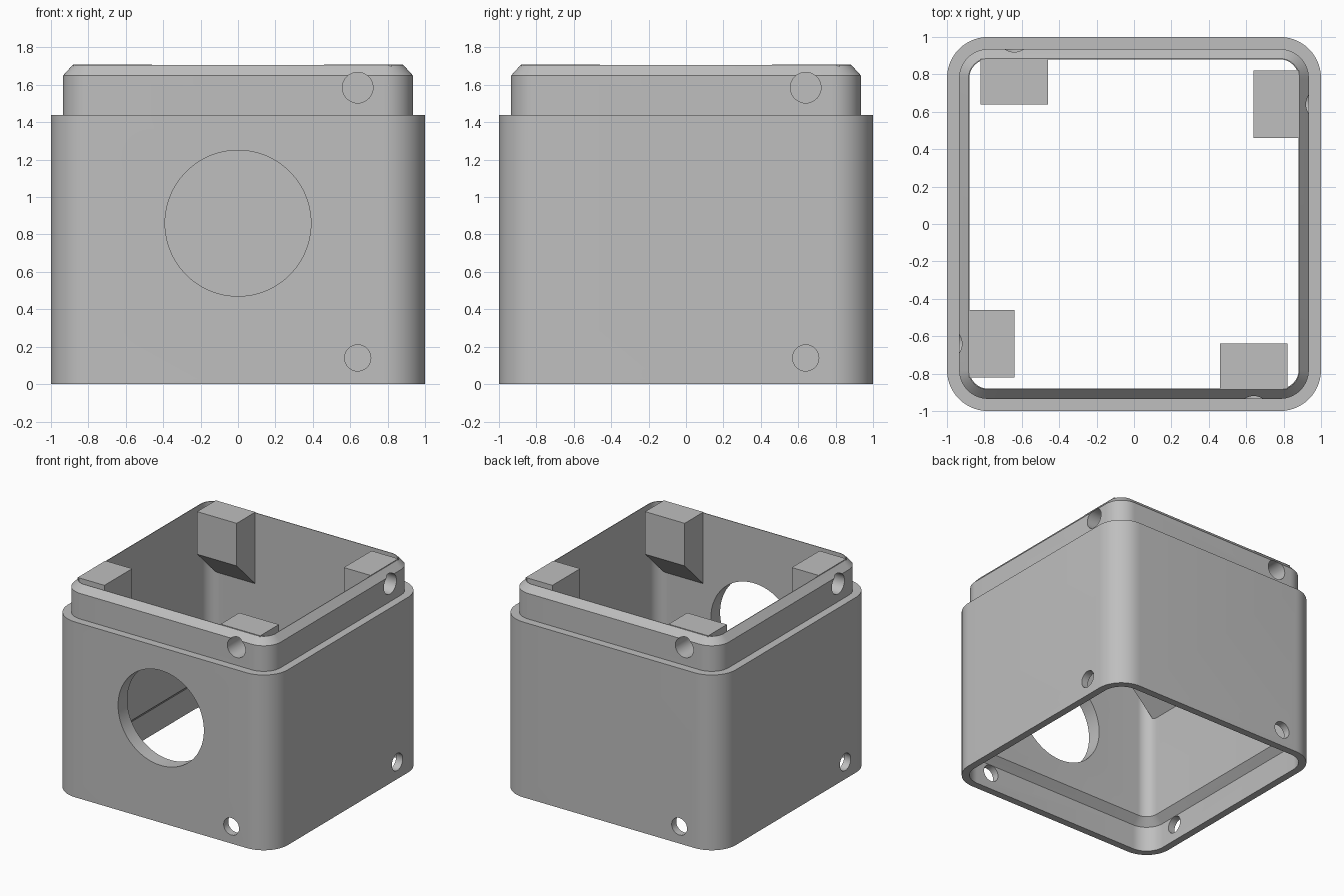
import bpy, bmesh, math
from mathutils import Matrix, Vector

cube = bpy.data.objects.get("Cube")
if cube:
    bpy.data.objects.remove(cube, do_unlink=True)

# One plain grey for the whole housing
grey = bpy.data.materials.new("plain grey")
grey.use_nodes = True
colour = (0.52, 0.52, 0.52, 1)
grey.diffuse_color = colour
grey.node_tree.nodes["Principled BSDF"].inputs["Base Color"].default_value = colour

CORNER = 0.78    # centre of every concentric corner arc
STEPS = 14       # segments per corner
QUARTERS = [Matrix.Rotation(i * math.pi / 2, 4, "Z") for i in range(4)]


def finish(name, bm):
    bmesh.ops.recalc_face_normals(bm, faces=bm.faces)
    mesh = bpy.data.meshes.new(name)
    bm.to_mesh(mesh)
    bm.free()
    mesh.materials.append(grey)
    obj = bpy.data.objects.new(name, mesh)
    bpy.context.collection.objects.link(obj)
    return obj


def activate(obj):
    bpy.ops.object.select_all(action="DESELECT")
    obj.select_set(True)
    bpy.context.view_layer.objects.active = obj


def ring(bm, half, z):
    """Rounded square of the given half width."""
    radius = half - CORNER
    verts = []
    for turn in QUARTERS:
        for i in range(STEPS + 1):
            a = i / STEPS * math.pi / 2
            p = Vector((CORNER + radius * math.cos(a), CORNER + radius * math.sin(a), z))
            verts.append(bm.verts.new(turn @ p))
    return verts


def drill(bm, turn, x, z, radius, outer, inner, sides):
    """Cylinder through the front wall, then turned about z."""
    place = Matrix.Translation((x, -(outer + inner) / 2, z)) @ Matrix.Rotation(math.pi / 2, 4, "X")
    bmesh.ops.create_cone(bm, cap_ends=True, segments=sides, radius1=radius, radius2=radius,
                          depth=outer - inner, matrix=turn @ place)


# Housing: closed wall section (half width, height) swept round the square
section = [(1, 0), (1, 1.44), (0.935, 1.44), (0.935, 1.65), (0.885, 1.705),
           (0.88, 1.705), (0.88, 0.27), (0.94, 0.21), (0.94, 0)]
bm = bmesh.new()
rings = [ring(bm, half, z) for half, z in section]
for k, low in enumerate(rings):
    high = rings[(k + 1) % len(rings)]
    for i in range(len(low)):
        j = (i + 1) % len(low)
        bm.faces.new((low[i], low[j], high[j], high[i]))
housing = finish("housing", bm)

# Screw blocks: boxes with a sloped underside, one on each wall
block_side = [(-0.883, 1.71), (-0.64, 1.71), (-0.64, 1.36), (-0.883, 1.12)]
bm = bmesh.new()
for turn in QUARTERS:
    ends = [[bm.verts.new(turn @ Vector((x, y, z))) for y, z in block_side] for x in (0.46, 0.82)]
    bm.faces.new(ends[0])
    bm.faces.new(ends[1])
    for i in range(4):
        j = (i + 1) % 4
        bm.faces.new((ends[0][i], ends[0][j], ends[1][j], ends[1][i]))
blocks = finish("screw_blocks", bm)

# Cutters: front opening, blind upper holes and through lower holes
bm = bmesh.new()
drill(bm, QUARTERS[0], 0, 0.86, 0.39, 1.1, 0.8, 96)
for turn in QUARTERS:
    drill(bm, turn, 0.64, 1.585, 0.082, 1.1, 0.72, 40)
    drill(bm, turn, 0.64, 0.14, 0.07, 1.1, 0.85, 40)
cutter = finish("hole_cutters", bm)
cutter.hide_render = True

for obj in (housing, blocks):
    activate(obj)
    cut = obj.modifiers.new("holes", "BOOLEAN")
    cut.operation = "DIFFERENCE"
    cut.solver = "EXACT"
    cut.object = cutter
    bpy.ops.object.modifier_apply(modifier=cut.name)
    bpy.ops.object.shade_smooth_by_angle(angle=math.radians(30))

bpy.data.objects.remove(cutter, do_unlink=True)
